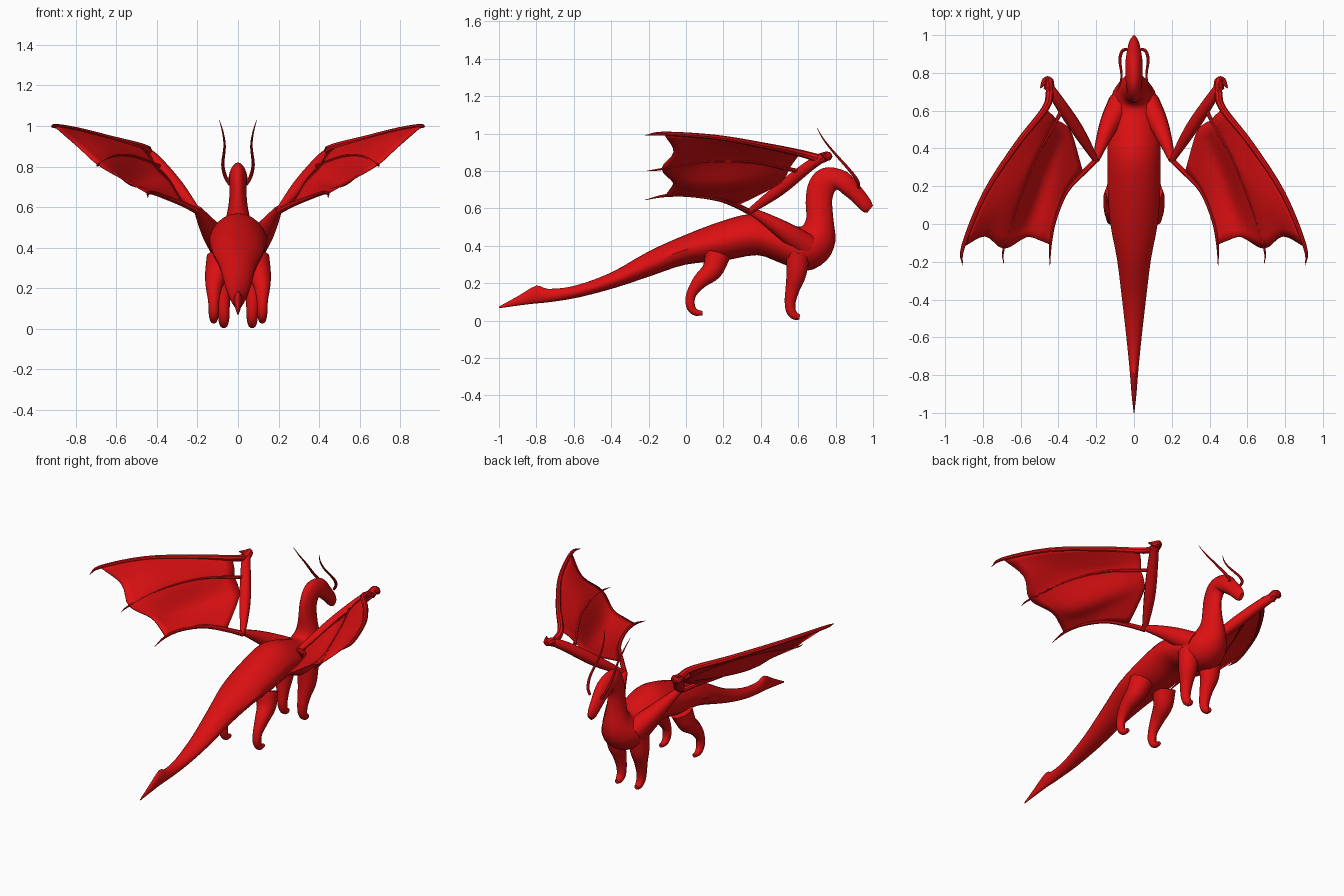
import bpy, bmesh, math
from mathutils import Vector

cube = bpy.data.objects.get("Cube")
if cube:
    bpy.data.objects.remove(cube, do_unlink=True)

red = bpy.data.materials.new("dragon_red")
red.use_nodes = True
red.diffuse_color = (0.72, 0.005, 0.006, 1)
red.node_tree.nodes["Principled BSDF"].inputs["Base Color"].default_value = red.diffuse_color


def smooth_path(points, steps):
    """Catmull-Rom through tuples of any length."""
    pts = [Vector(p) for p in points]
    pts = [2 * pts[0] - pts[1]] + pts + [2 * pts[-1] - pts[-2]]
    out = []
    for a, b, c, d in zip(pts, pts[1:], pts[2:], pts[3:]):
        for i in range(steps):
            t = i / steps
            out.append(0.5 * (2 * b + (c - a) * t + (2 * a - 5 * b + 4 * c - d) * t * t
                              + (3 * b - a - 3 * c + d) * t ** 3))
    return out + [pts[-2]]


def loft(name, rows, closed=True, mirror=False, thickness=0):
    """Skin rows of points; closed rows make a capped tube."""
    bm = bmesh.new()
    grid = [[bm.verts.new(p) for p in row] for row in rows]
    n = len(grid[0])
    for r, s in zip(grid, grid[1:]):
        for i in range(n if closed else n - 1):
            j = (i + 1) % n
            bm.faces.new((r[i], r[j], s[j], s[i]))
    if closed:
        bm.faces.new(grid[0])
        bm.faces.new(grid[-1])
    bmesh.ops.recalc_face_normals(bm, faces=bm.faces)
    mesh = bpy.data.meshes.new(name)
    bm.to_mesh(mesh)
    bm.free()
    mesh.materials.append(red)
    ob = bpy.data.objects.new(name, mesh)
    bpy.context.collection.objects.link(ob)
    if thickness:
        mod = ob.modifiers.new("thickness", 'SOLIDIFY')
        mod.thickness, mod.offset = thickness, 0
    if mirror:
        ob.modifiers.new("mirror", 'MIRROR').use_bisect_axis[0] = False
    bpy.ops.object.select_all(action='DESELECT')
    bpy.context.view_layer.objects.active = ob
    ob.select_set(True)
    bpy.ops.object.shade_smooth_by_angle(angle=math.radians(40))
    return ob


def limb(name, points, sides=10, steps=4):
    """Mirrored tapering tube through (x, y, z, radius) points."""
    path = smooth_path(points, steps)
    rows = []
    for i, p in enumerate(path):
        t = (path[min(i + 1, len(path) - 1)] - path[max(i - 1, 0)]).to_3d().normalized()
        u = (Vector((1, 0, 0)) - t * t.x).normalized()
        v = t.cross(u)
        rows.append([p.to_3d() + max(p.w, 0.001) * (u * math.cos(a) + v * math.sin(a))
                     for a in (math.tau * k / sides for k in range(sides))])
    return loft(name, rows, mirror=True)


# Body, tail, neck and head: back y z, belly y z, half width
body = [
    (-1, .075, -1, .066, .002), (-.9, .13, -.9, .08, .013), (-.8, .187, -.82, .09, .02),
    (-.74, .17, -.72, .10, .027), (-.6, .185, -.57, .125, .042), (-.4, .257, -.37, .178, .065),
    (-.2, .37, -.17, .245, .09), (0, .46, 0, .30, .125), (.2, .535, .2, .32, .14),
    (.35, .57, .38, .35, .14), (.47, .545, .5, .31, .14), (.57, .51, .64, .265, .138),
    (.62, .505, .75, .32, .115), (.643, .55, .798, .42, .078), (.64, .63, .787, .55, .05),
    (.65, .72, .782, .65, .041), (.69, .79, .805, .70, .043), (.76, .82, .835, .68, .046),
    (.86, .795, .88, .645, .044), (.93, .72, .92, .605, .035), (.98, .655, .95, .58, .026),
    (1, .615, .97, .577, .012)]
rows = []
for ty, tz, by, bz, w in smooth_path(body, 3):
    top, low = Vector((0, ty, tz)), Vector((0, by, bz))
    mid, half = (top + low) / 2, (top - low) / 2
    row = []
    for k in range(20):
        a = math.tau * k / 20
        pinch = 1 - 0.18 * max(math.sin(a), 0)
        row.append(mid + half * math.sin(a) + Vector((w * math.cos(a) * pinch, 0, 0)))
    rows.append(row)
loft("body", rows)

# Legs with forward-curled feet
limb("front_legs", [(.08, .6, .36, .065), (.082, .59, .25, .056), (.076, .57, .17, .04),
                    (.072, .557, .1, .031), (.07, .562, .05, .027), (.07, .585, .024, .022),
                    (.07, .608, .02, .014)])
limb("hind_legs", [(.085, .17, .35, .07), (.105, .14, .27, .058), (.118, .075, .21, .042),
                   (.12, .028, .14, .028), (.12, .024, .08, .025), (.12, .048, .046, .02),
                   (.12, .088, .04, .012)])

# Horns sweep back from the cheeks
limb("horns", [(.04, .925, .71, .008), (.062, .915, .75, .009), (.075, .87, .81, .008),
               (.066, .79, .9, .006), (.075, .735, .97, .004), (.092, .7, 1.03, .001)], 8)

# Wing arms
limb("upper_wing_arms", [(.07, .64, .40, .07), (.125, .54, .47, .055),
                         (.17, .43, .54, .035), (.2, .34, .59, .018)])
limb("wing_forearms", [(.2, .335, .58, .016), (.3, .5, .70, .034), (.4, .65, .82, .031),
                       (.455, .735, .875, .024)])
limb("wrist_claws", [(.45, .715, .865, .028), (.45, .755, .88, .025), (.47, .755, .875, .02),
                     (.495, .72, .89, .003)], 8)

# Wing membrane ribs from the forearm to the trailing edge
lead = [(.47, .61, .895), (.62, .42, .935), (.79, .16, .98), (.905, -.12, 1.0)]
outer_web = [(.43, .575, .85), (.56, .38, .89), (.70, .12, .92), (.79, -.065, .90)]
middle = [(.41, .55, .81), (.52, .35, .85), (.62, .1, .85), (.69, -.13, .81)]
inner_web = [(.37, .53, .77), (.47, .3, .735), (.54, .08, .72), (.57, -.07, .74)]
inner = [(.33, .48, .72), (.39, .3, .70), (.45, .1, .69), (.49, -.09, .695)]
lower = [(.27, .27, .615), (.36, .17, .65), (.42, .02, .67), (.443, -.11, .668)]
ribs = [smooth_path(r, 4) for r in (lead, outer_web, middle, inner_web, inner, lower)]
columns = [smooth_path(c, 4) for c in zip(*ribs)]
loft("wing_membranes", columns, closed=False, mirror=True, thickness=.008)


# Wing fingers ending in thin claws
def finger(name, start, rib, claw, size):
    pts = [start] + rib
    radii = [size * (1 - .13 * i) for i in range(len(pts))]
    limb(name, [(*p, r) for p, r in zip(pts, radii)] + [(*claw, .001)], 8)


finger("leading_wing_fingers", (.445, .70, .87), lead, (.908, -.22, .99), .022)
finger("middle_wing_fingers", (.385, .60, .80), middle, (.69, -.21, .80), .012)
finger("lower_wing_fingers", (.2, .34, .58), lower, (.445, -.22, .645), .016)
